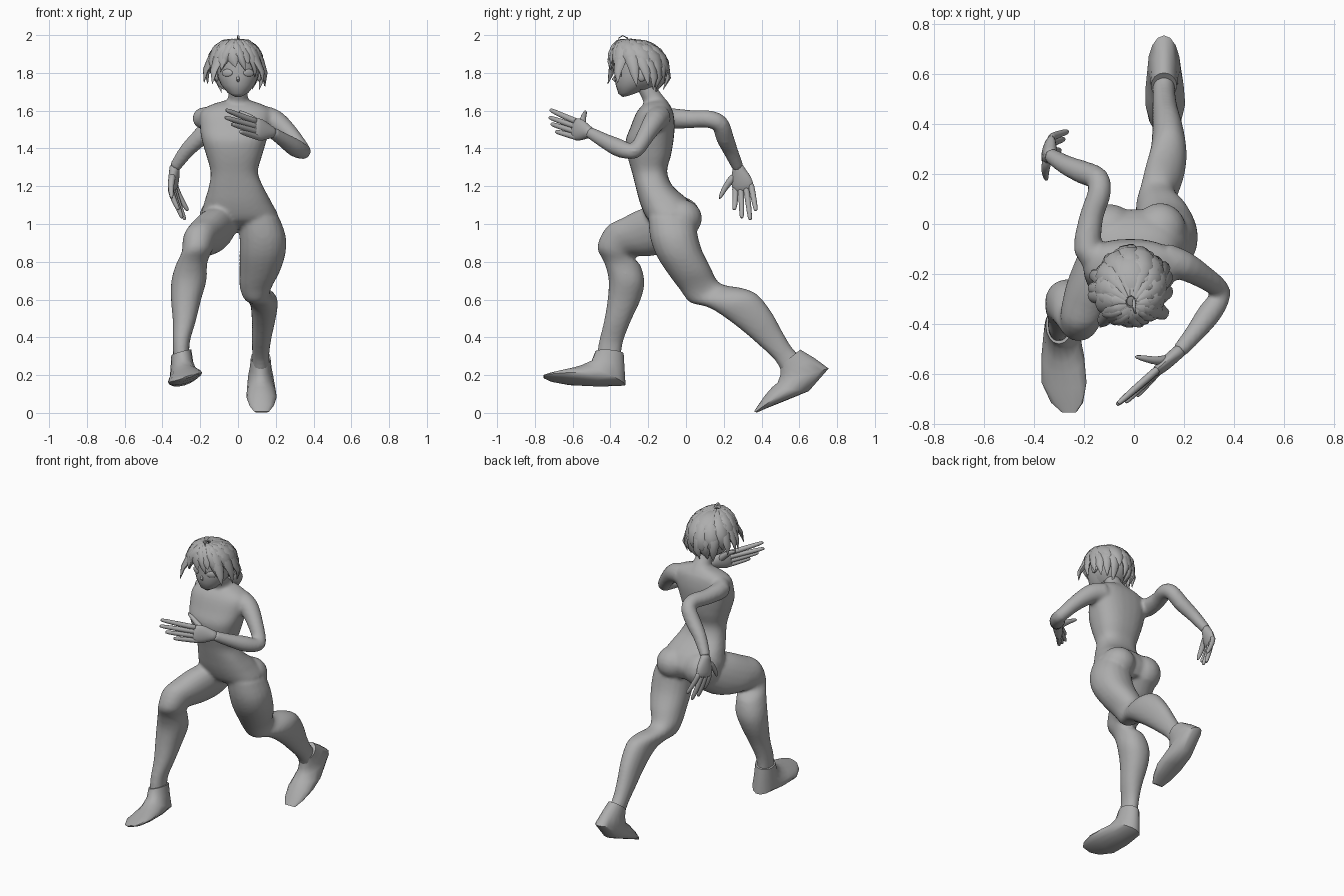
import bpy, bmesh, math, random
from mathutils import Vector, Matrix

random.seed(4)
grey = bpy.data.materials.new("plain grey")
grey.diffuse_color = (0.42, 0.42, 0.42, 1)


def finish(bm, name, angle=60, subsurf=0):
    bmesh.ops.recalc_face_normals(bm, faces=bm.faces)
    me = bpy.data.meshes.new(name)
    bm.to_mesh(me)
    bm.free()
    ob = bpy.data.objects.new(name, me)
    bpy.context.collection.objects.link(ob)
    me.materials.append(grey)
    if subsurf:
        ob.modifiers.new("round", 'SUBSURF').levels = subsurf
        ob.modifiers["round"].render_levels = subsurf
    bpy.ops.object.select_all(action='DESELECT')
    ob.select_set(True)
    bpy.context.view_layer.objects.active = ob
    bpy.ops.object.shade_smooth_by_angle(angle=math.radians(angle))
    return ob


def bridge(bm, rings):
    rows = [[bm.verts.new(p) for p in r] for r in rings]
    n = len(rows[0])
    for a, b in zip(rows, rows[1:]):
        for i in range(n):
            bm.faces.new((a[i], a[(i + 1) % n], b[(i + 1) % n], b[i]))
    bm.faces.new(rows[0])
    bm.faces.new(rows[-1][::-1])


def curve(rows, steps):
    """Smooth curve through the rows."""
    out = []
    for i in range(len(rows) - 1):
        p0, p1, p2, p3 = (rows[max(0, min(len(rows) - 1, i + j))] for j in (-1, 0, 1, 2))
        for s in range(steps):
            t = s / steps
            out.append([.5 * (2 * b + (c - a) * t + (2 * a - 5 * b + 4 * c - d) * t * t
                              + (3 * b - a - 3 * c + d) * t ** 3) for a, b, c, d in zip(p0, p1, p2, p3)])
    return out + [list(rows[-1])]


def loft(bm, sections, n=20, roll=0.0, power=1.0, steps=1):
    """Sections: front edge (y, z), back edge (y, z), centre x, half width."""
    rings = []
    for ya, za, yb, zb, x, w in curve(sections, steps):
        ring = []
        for i in range(n):
            c, s = (math.copysign(abs(v) ** power, v) for v in
                    (math.cos(math.tau * i / n), math.sin(math.tau * i / n)))
            ring.append(Vector((x + w * c, (ya + yb) / 2 + (yb - ya) / 2 * s,
                                (za + zb) / 2 + (zb - za) / 2 * s + roll * w * c)))
        rings.append(ring)
    bridge(bm, rings)


def tube(bm, pts, radii, side=(0, 0, 1), n=12):
    """Elliptical tube on a path; radii are (along side, across side)."""
    pts = [Vector(p) for p in pts]
    rings = []
    for k, p in enumerate(pts):
        t = (pts[min(k + 1, len(pts) - 1)] - pts[max(k - 1, 0)]).normalized()
        w = Vector(side)
        w = (w - t * w.dot(t)).normalized()
        d = t.cross(w)
        rings.append([p + w * radii[k][0] * math.cos(math.tau * i / n)
                      + d * radii[k][1] * math.sin(math.tau * i / n) for i in range(n)])
    bridge(bm, rings)


def ball(bm, centre, size, rot=Matrix()):
    bmesh.ops.create_uvsphere(bm, u_segments=20, v_segments=12, radius=1,
        matrix=Matrix.Translation(centre) @ rot @ Matrix.Diagonal((*size, 1)))


# Body: trunk, legs and arms blended into one skin
bm = bmesh.new()
loft(bm, [(-.20, 1.65, -.11, 1.66, 0, .06), (-.235, 1.625, -.09, 1.635, -.005, .14),
          (-.265, 1.585, -.07, 1.60, -.01, .187), (-.295, 1.51, -.06, 1.53, -.015, .187),
          (-.32, 1.44, -.065, 1.45, -.02, .172), (-.31, 1.36, -.08, 1.36, -.02, .147),
          (-.285, 1.27, -.10, 1.28, -.02, .125), (-.265, 1.19, -.07, 1.20, -.01, .145),
          (-.24, 1.10, .02, 1.12, 0, .18), (-.20, 1.02, .06, 1.04, .01, .20),
          (-.13, .98, .03, .96, .01, .10)], 28, power=.82, steps=3)
loft(bm, [(-.20, 1.04, .05, 1.02, .11, .11), (-.19, .93, .06, .95, .13, .122),
          (-.155, .83, .085, .86, .13, .122), (-.09, .73, .13, .77, .115, .107),
          (-.03, .65, .165, .70, .095, .087), (.02, .585, .21, .675, .095, .073),
          (.10, .565, .30, .66, .12, .077), (.17, .53, .38, .625, .138, .073),
          (.28, .45, .455, .53, .135, .062), (.38, .365, .51, .43, .125, .052),
          (.47, .28, .565, .34, .12, .045), (.51, .21, .62, .29, .12, .045)], power=.92, steps=3)
loft(bm, [(-.17, 1.10, .05, .96, -.08, .10), (-.25, 1.075, -.08, .86, -.13, .105),
          (-.34, 1.03, -.19, .83, -.175, .10), (-.42, .985, -.28, .83, -.205, .088),
          (-.470, .88, -.28, .82, -.22, .078), (-.435, .80, -.24, .78, -.245, .082),
          (-.41, .71, -.22, .69, -.26, .093), (-.415, .60, -.24, .60, -.275, .08),
          (-.435, .48, -.295, .48, -.285, .06), (-.46, .38, -.335, .37, -.3, .045),
          (-.475, .28, -.345, .28, -.3, .043)], power=.92, steps=3)
ball(bm, (.105, -.025, 1.03), (.105, .11, .10))
ball(bm, (-.095, -.035, 1.035), (.11, .115, .11))
arms = [[(.12, -.14, 1.565, .065), (.195, -.165, 1.545, .06), (.275, -.21, 1.475, .048),
         (.34, -.26, 1.395, .041), (.34, -.30, 1.385, .042), (.30, -.36, 1.405, .048),
         (.24, -.44, 1.445, .039), (.18, -.51, 1.485, .031)],
        [(-.13, -.14, 1.565, .06), (-.185, -.10, 1.56, .057), (-.17, .03, 1.555, .048),
         (-.14, .12, 1.555, .047), (-.145, .18, 1.53, .046), (-.20, .205, 1.46, .047),
         (-.27, .235, 1.39, .04), (-.335, .275, 1.30, .031)]]
for arm in arms:
    arm = curve(arm, 3)
    tube(bm, [a[:3] for a in arm], [(a[3], a[3]) for a in arm], n=16)
tube(bm, [(0, -.14, 1.6), (0, -.185, 1.68), (0, -.225, 1.76)], [(.068, .065), (.052, .05), (.05, .05)], (1, 0, 0), 16)
body = finish(bm, "body")
rm = body.modifiers.new("blend", 'REMESH')
rm.mode, rm.voxel_size, rm.use_smooth_shade = 'VOXEL', .011, True
sm = body.modifiers.new("relax", 'SMOOTH')
sm.factor, sm.iterations = .5, 5


# Hands: broad palm, four fingers and a thumb
def hand(name, wrist, knuckle, across, tips, thumb):
    bm = bmesh.new()
    w, k, a = Vector(wrist), Vector(knuckle), Vector(across).normalized()
    tube(bm, [w.lerp(k, t) for t in (-.15, .1, .45, .8, 1.12)],
         [(.03, .029), (.034, .028), (.056, .028), (.064, .025), (.056, .018)], a)
    for tip, off in zip(tips, (.045, .015, -.015, -.045)):
        base, tip = k + a * off, Vector(tip)
        mid = base.lerp(tip, .5) + (k - w) * .06
        start = base + (w - k) * .2
        tube(bm, [start, base, mid, tip.lerp(mid, .12), tip],
             [(.018, .018), (.018, .017), (.016, .016), (.013, .012), (.007, .007)], a, 8)
    tube(bm, thumb, [(.028, .024), (.02, .019), (.016, .015), (.008, .008)], (0.3, .2, 1), 8)
    finish(bm, name, subsurf=1)


hand("left_hand", (.18, -.51, 1.485), (.09, -.59, 1.505), (-.25, -.1, 1),
     [(-.065, -.72, 1.605), (-.07, -.725, 1.565), (-.035, -.715, 1.53), (.01, -.69, 1.49)],
     [(.14, -.54, 1.50), (.095, -.55, 1.545), (.05, -.54, 1.575), (0, -.53, 1.60)])
hand("right_hand", (-.335, .275, 1.30), (-.345, .305, 1.185), (-.3, -1, -.2),
     [(-.315, .255, 1.075), (-.295, .295, 1.03), (-.28, .34, 1.02), (-.265, .37, 1.07)],
     [(-.345, .265, 1.26), (-.355, .225, 1.22), (-.355, .197, 1.175), (-.35, .175, 1.13)])

# Pointed slip-on shoes
bm = bmesh.new()
loft(bm, [(.50, .25, .605, .335, .12, .052), (.50, .20, .68, .29, .12, .057),
          (.485, .16, .755, .235, .12, .066), (.455, .135, .65, .115, .123, .076),
          (.42, .095, .54, .07, .125, .08), (.385, .045, .44, .03, .125, .064),
          (.36, .008, .375, .002, .125, .038)], 16)
finish(bm, "left_shoe", 40)
bm = bmesh.new()
loft(bm, [(-.48, .325, -.33, .315, -.30, .053), (-.50, .275, -.325, .23, -.297, .06),
          (-.56, .25, -.32, .148, -.29, .072), (-.60, .235, -.45, .145, -.285, .085),
          (-.66, .22, -.61, .155, -.28, .09), (-.72, .205, -.71, .172, -.268, .064),
          (-.755, .197, -.75, .187, -.26, .03)], 16, .28)
finish(bm, "right_shoe", 40)

# Head with jaw, nose and ears
bm = bmesh.new()
loft(bm, [(-.335, 1.672, -.30, 1.68, 0, .02), (-.358, 1.69, -.245, 1.70, 0, .055),
          (-.372, 1.735, -.18, 1.74, 0, .09), (-.38, 1.78, -.13, 1.78, 0, .108),
          (-.374, 1.83, -.115, 1.83, 0, .114), (-.38, 1.88, -.12, 1.88, 0, .112),
          (-.35, 1.935, -.145, 1.935, 0, .085), (-.28, 1.965, -.20, 1.965, 0, .03)], 24)
tube(bm, [(0, -.368, 1.79), (0, -.384, 1.765), (0, -.37, 1.755)],
     [(.005, .006), (.009, .009), (.006, .006)], (1, 0, 0), 8)
for s in (-1, 1):
    ball(bm, (s * .112, -.235, 1.79), (.014, .026, .036))
finish(bm, "head")

# Eyes set in the face
bm = bmesh.new()
for s in (-1, 1):
    ball(bm, (s * .057, -.359, 1.80), (.032, .008, .02), Matrix.Rotation(s * .5, 4, 'Z'))
finish(bm, "eyes")

# Hair cap, open over the face
centre = Vector((-.012, -.25, 1.835))
bm = bmesh.new()
ball(bm, centre, (.134, .15, .142))
drop = [v for v in bm.verts if v.co.z < 1.70 or (v.co.y < -.25 and v.co.z < 1.89)]
bmesh.ops.delete(bm, geom=drop, context='VERTS')
finish(bm, "hair_cap")


# Broad pointed locks swirling down from the crown
def lock(bm, ang, end, flare, width, swirl=.35, fall=0):
    pts = []
    for t in (0, .2, .4, .6, .8, 1):
        th, a = math.radians(8 + (end - 8) * t), ang + swirl * t
        f = 1 + flare * max(0, t - .6) * 2.5
        pts.append(centre + Vector((.138 * math.sin(th) * math.cos(a) * f,
                                    .153 * math.sin(th) * math.sin(a) * f - .06 * (1 - t) ** 2,
                                    .140 * math.cos(th) - fall * t ** 3)))
    side = (-math.sin(ang + .2), math.cos(ang + .2), 0)
    tube(bm, pts, [(width * k, .019 * j) for k, j in
                   ((.2, .4), (.65, .9), (1, 1), (1, 1), (.65, .7), (.04, .06))], side, 8)


bm = bmesh.new()
for i in range(13):
    ang = math.tau * i / 13
    back = (1 + math.sin(ang)) / 2
    lock(bm, ang, 86 + 36 * back + random.uniform(-6, 8), random.uniform(0, .15), .046)
# Lower layer: tufts hanging at the sides and lying on the nape
for i in range(13):
    ang = math.radians(-38 + 256 * i / 12)
    nape = max(0, math.sin(ang))
    lock(bm, ang, 120 + 22 * nape + random.uniform(-10, 8), .4 - .2 * nape + random.uniform(-.15, .2),
         .036, random.uniform(-.15, .25), .035 * random.random() + .01)
# Fringe swept to both sides of the brow
for ang, end, swirl in ((-100, 100, .55), (-92, 104, -.6), (-62, 114, .4), (-122, 114, -.4)):
    lock(bm, math.radians(ang), end, .04, .026, swirl)
# Curled strand on top
tube(bm, [(0, -.30, 1.955), (0, -.31, 1.985), (0, -.335, 1.997), (.005, -.355, 1.985), (.01, -.357, 1.97)],
     [(.006, .006), (.006, .004), (.006, .003), (.004, .003), (.001, .001)], (1, 0, 0), 6)
finish(bm, "hair_locks", 50)
